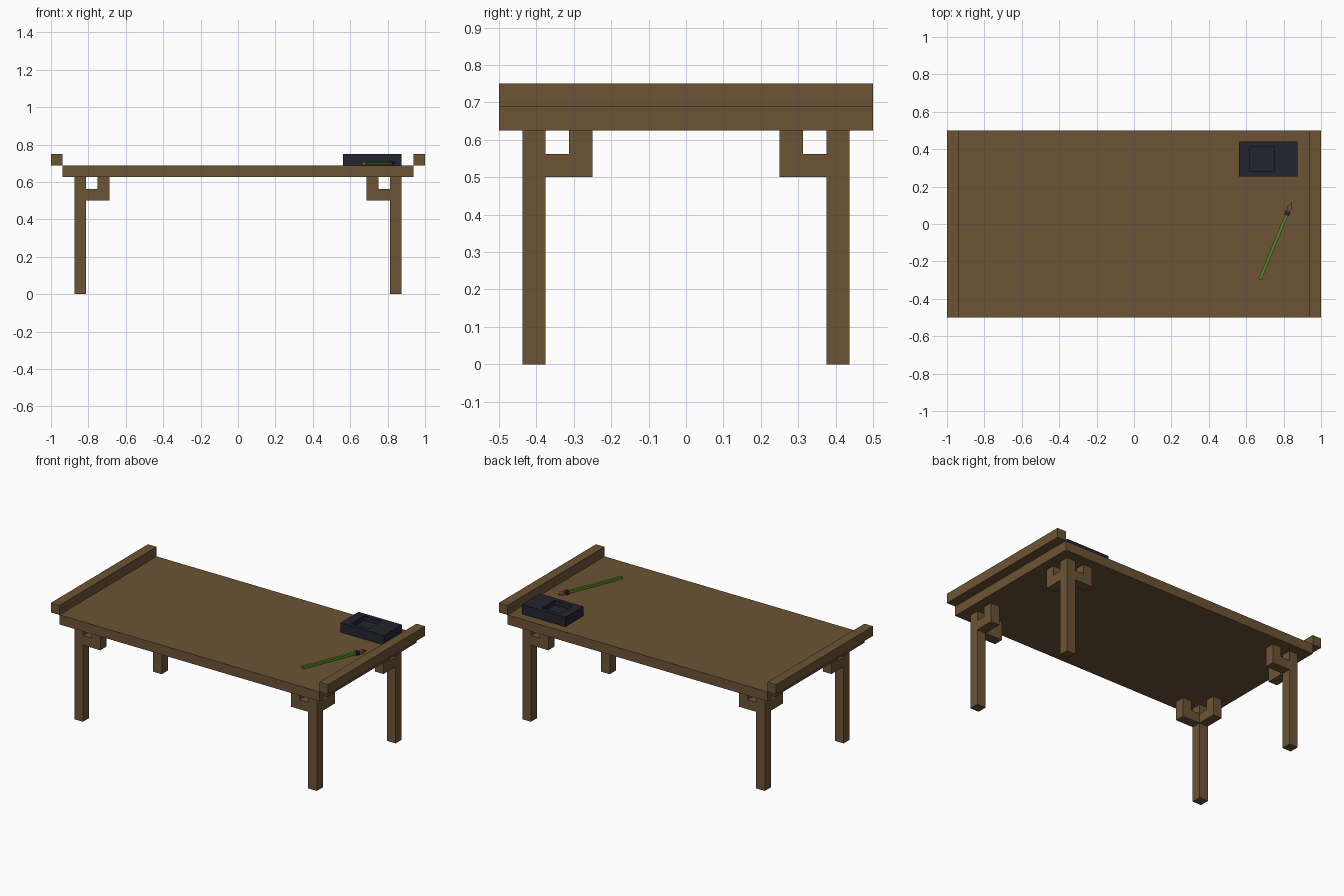
import bpy, bmesh, math
from mathutils import Matrix, Vector

if "Cube" in bpy.data.objects:
    bpy.data.objects.remove(bpy.data.objects["Cube"], do_unlink=True)


def material(name, rgb):
    m = bpy.data.materials.new(name)
    m.use_nodes = True
    m.diffuse_color = (*rgb, 1)
    bsdf = m.node_tree.nodes["Principled BSDF"]
    bsdf.inputs["Base Color"].default_value = (*rgb, 1)
    bsdf.inputs["Roughness"].default_value = 0.8
    return m


WOOD = material("brown wood", (0.150, 0.088, 0.036))
STONE = material("dark slate", (0.017, 0.017, 0.029))
GREEN = material("bamboo green", (0.085, 0.255, 0.014))
BRISTLE = material("bristle brown", (0.168, 0.080, 0.036))


def finish(name, bm, mat, matrix=None):
    if matrix:
        bm.transform(matrix)
    bmesh.ops.recalc_face_normals(bm, faces=bm.faces)
    me = bpy.data.meshes.new(name)
    bm.to_mesh(me)
    bm.free()
    me.materials.append(mat)
    ob = bpy.data.objects.new(name, me)
    bpy.context.collection.objects.link(ob)
    return ob


def box_bm(lo, hi):
    bm = bmesh.new()
    lo, hi = Vector(lo), Vector(hi)
    size = Matrix.Diagonal((*(hi - lo), 1))
    bmesh.ops.create_cube(bm, size=1, matrix=Matrix.Translation((lo + hi) / 2) @ size)
    return bm


def box(name, lo, hi, mat):
    return finish(name, box_bm(lo, hi), mat)


def loft(name, sections, mat, matrix):
    """Square rings along y; each section is (y, half width, half height)."""
    bm = bmesh.new()
    rings = [[bm.verts.new((sx * w, y, sz * h))
              for sx, sz in ((-1, -1), (1, -1), (1, 1), (-1, 1))]
             for y, w, h in sections]
    for a, b in zip(rings, rings[1:]):
        for i in range(4):
            j = (i + 1) % 4
            bm.faces.new((a[i], a[j], b[j], b[i]))
    bm.faces.new(rings[0])
    bm.faces.new(rings[-1])
    return finish(name, bm, mat, matrix)


U = 1 / 16
TOP = 11 * U

# Table top and raised end rails
box("table_top", (-15 * U, -0.5, 10 * U), (15 * U, 0.5, TOP), WOOD)
for side, sx in (("left", 1), ("right", -1)):
    x0, x1 = sorted((sx * 15 * U, sx))
    box(f"{side}_end_rail", (x0, -0.5, TOP), (x1, 0.5, 12 * U), WOOD)

# L-shaped bracket profile: (distance inward from leg, height)
L_PROFILE = [(0, 8), (2, 8), (2, 10), (1, 10), (1, 9), (0, 9)]


def bracket(name, along_x, sx, sy):
    bm = bmesh.new()
    if along_x:
        pts = [(sx * (13 - d) * U, sy * 6 * U, z * U) for d, z in L_PROFILE]
        push = (0, sy * U, 0)
    else:
        pts = [(sx * 13 * U, sy * (6 - d) * U, z * U) for d, z in L_PROFILE]
        push = (sx * U, 0, 0)
    face = bm.faces.new([bm.verts.new(p) for p in pts])
    ext = bmesh.ops.extrude_face_region(bm, geom=[face], use_keep_orig=True)
    moved = [g for g in ext["geom"] if isinstance(g, bmesh.types.BMVert)]
    bmesh.ops.translate(bm, verts=moved, vec=push)
    finish(name, bm, WOOD)


# Four legs, each with two corner brackets
for side, sx in (("left", 1), ("right", -1)):
    for end, sy in (("front", -1), ("back", 1)):
        x0, x1 = sorted((sx * 13 * U, sx * 14 * U))
        y0, y1 = sorted((sy * 6 * U, sy * 7 * U))
        box(f"{end}_{side}_leg", (x0, y0, 0), (x1, y1, 10 * U), WOOD)
        bracket(f"{end}_{side}_long_bracket", True, sx, sy)
        bracket(f"{end}_{side}_short_bracket", False, sx, sy)

# Ink stone with a square well sunk in its top
bm = box_bm((0.5625, 0.255, TOP), (0.875, 0.44, 0.75))
top = max(bm.faces, key=lambda f: f.calc_center_median().z)
mid = top.calc_center_median()
bmesh.ops.inset_region(bm, faces=[top], thickness=0.02)
for v in top.verts:
    v.co.x = 0.62 if v.co.x < mid.x else 0.75
    v.co.y = 0.283 if v.co.y < mid.y else 0.413
ext = bmesh.ops.extrude_face_region(bm, geom=[top])
moved = [g for g in ext["geom"] if isinstance(g, bmesh.types.BMVert)]
bmesh.ops.translate(bm, verts=moved, vec=(0, 0, -0.03))
if top.is_valid:
    bmesh.ops.delete(bm, geom=[top], context="FACES_ONLY")
finish("ink_stone", bm, STONE)

# Brush lying at an angle on the table
place = Matrix.Translation((0.673, -0.297, TOP + 0.0105)) @ Matrix.Rotation(math.radians(-22.5), 4, "Z")
loft("brush_handle", [(0, 0.008, 0.008), (0.372, 0.008, 0.008)], GREEN, place)
loft("brush_ferrule", [(0.372, 0.0135, 0.0105), (0.394, 0.0135, 0.0105)], STONE, place)
loft("brush_bristles", [(0.394, 0.009, 0.008), (0.415, 0.0135, 0.010),
                        (0.444, 0.002, 0.002)], BRISTLE, place)
